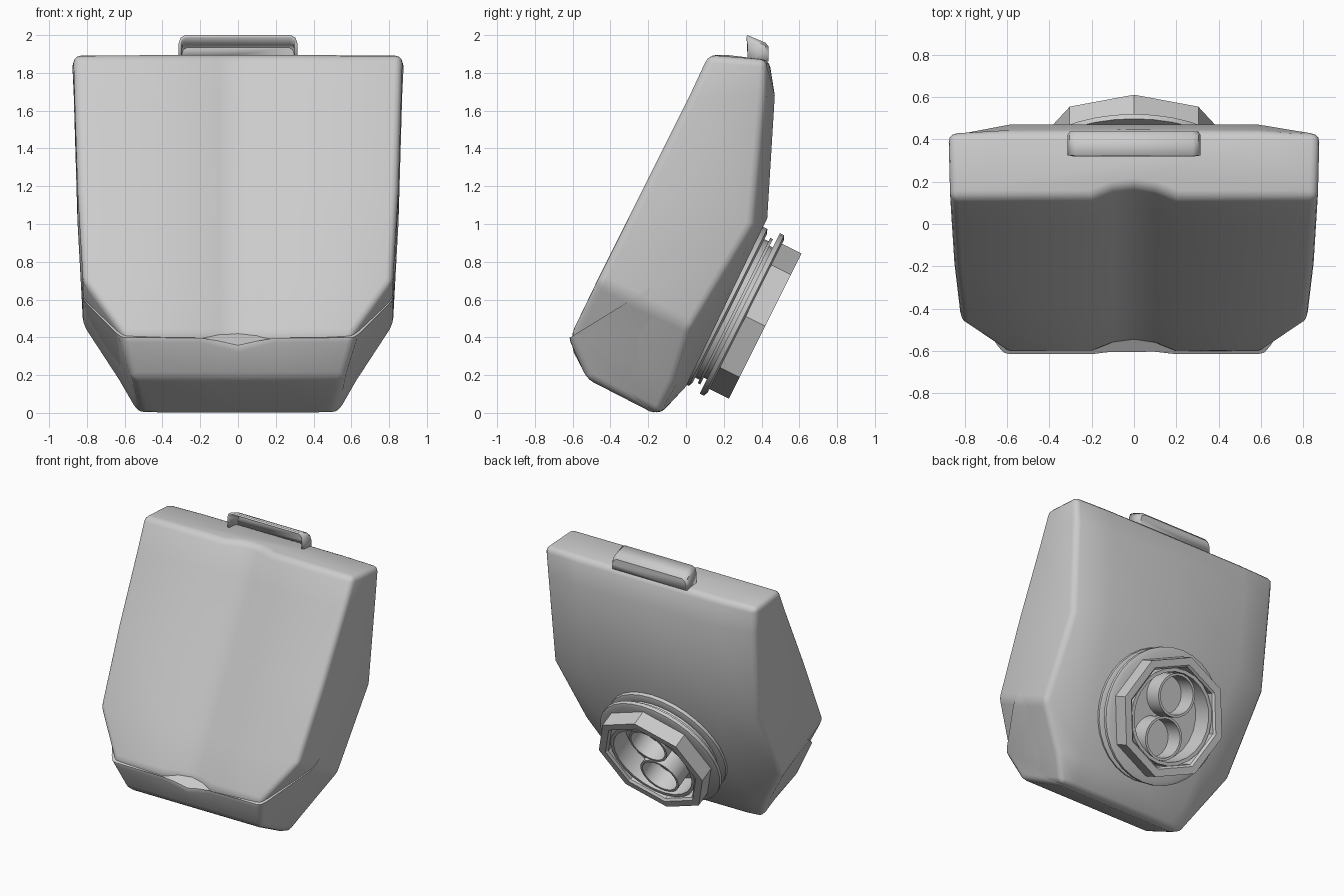
import bpy, bmesh, math
from mathutils import Vector

if "Cube" in bpy.data.objects:
    bpy.data.objects.remove(bpy.data.objects["Cube"])

U = Vector((0, 0.447, 0.894))      # up along the tilted body
V = Vector((0, 0.894, -0.447))     # out of the lower back


def finish(bm, name, angle=30):
    bmesh.ops.recalc_face_normals(bm, faces=bm.faces)
    me = bpy.data.meshes.new(name)
    bm.to_mesh(me)
    bm.free()
    ob = bpy.data.objects.new(name, me)
    bpy.context.collection.objects.link(ob)
    bpy.ops.object.select_all(action='DESELECT')
    ob.select_set(True)
    bpy.context.view_layer.objects.active = ob
    bpy.ops.object.shade_smooth_by_angle(angle=math.radians(angle))
    return ob


def loft(bm, rings):
    rows = [[bm.verts.new(p) for p in r] for r in rings]
    n = len(rows[0])
    for a, b in zip(rows, rows[1:]):
        for i in range(n):
            j = (i + 1) % n
            bm.faces.new((a[i], a[j], b[j], b[i]))
    bm.faces.new(rows[0])
    bm.faces.new(rows[-1])
    bmesh.ops.recalc_face_normals(bm, faces=bm.faces)


def section(front, side, back, dip, g=0.0):
    """Symmetric ring: front (half width, y, z) with centre groove, side and back corners."""
    w, y, z = front
    half = [(0.1, y + dip * 0.75 - g, z), (0.2, y - g, z), (w + g, y - g, z),
            (side[0] - g, side[1] - g, side[2]), (back[0], back[1] - g, back[2])]
    mirrored = [(-x, yy, zz) for x, yy, zz in reversed(half)]
    return [(0, y + dip - g, z)] + half + [(0, back[1] - g, back[2])] + mirrored


def round_edges(bm, width):
    edges = [e for e in bm.edges if e.calc_face_angle(0) > math.radians(28)]
    bmesh.ops.bevel(bm, geom=edges, offset=width, offset_type='OFFSET', segments=3,
                    profile=0.5, affect='EDGES', clamp_overlap=True)


# front corner, side-back corner, back panel edge, groove depth, top to bottom
STATIONS = [
    ((0.87, 0.12, 1.895), (0.88, 0.43, 1.87), (0.59, 0.44, 1.87), 0.055),
    ((0.865, 0.02, 1.68), (0.87, 0.42, 1.68), (0.59, 0.47, 1.68), 0.055),
    ((0.85, -0.22, 1.20), (0.85, 0.36, 1.00), (0.56, 0.43, 1.03), 0.055),
    ((0.82, -0.47, 0.70), (0.82, 0.03, 0.45), (0.50, 0.15, 0.45), 0.055),
    ((0.61, -0.61, 0.41), (0.63, -0.06, 0.16), (0.45, 0.00, 0.14), 0.055),
    ((0.55, -0.51, 0.18), (0.53, -0.14, -0.01), (0.42, -0.14, -0.01), 0.0),
]

# main body
bm = bmesh.new()
loft(bm, [section(*s) for s in STATIONS])
round_edges(bm, 0.04)
finish(bm, "main_body")

# lower cup, standing slightly proud of the body, cut along a sloped lip
bm = bmesh.new()
cup = STATIONS[2:]
loft(bm, [section(f, s, b, d * 0.3, 0.016) for f, s, b, d in cup])
round_edges(bm, 0.04)
bmesh.ops.bisect_plane(bm, geom=bm.verts[:] + bm.edges[:] + bm.faces[:],
                       plane_co=(0, -0.62, 0.395), plane_no=(0, -0.525, 0.85),
                       clear_outer=True)
rim = [e for e in bm.edges if e.is_boundary]
bmesh.ops.edgeloop_fill(bm, edges=rim)
for v in bm.verts:                       # lip dips under the groove
    if abs(v.co.x) < 0.19 and v.co.y < -0.5 and v.co.z > 0.34:
        v.co.z -= 0.05 * (1 - abs(v.co.x) / 0.2)
finish(bm, "lower_cup")


# round fitting on the lower back
CENTRE = Vector((0, 0.205, 0.567))


def lathe(name, profile, segs, x0=0.0, u0=0.0, angle=30):
    """Revolve (radius, distance out of the back) around the fitting axis."""
    bm = bmesh.new()
    rows = []
    for r, d in profile:
        row = []
        for i in range(segs):
            a = 2 * math.pi * i / segs
            p = CENTRE + U * (u0 + r * math.cos(a)) + V * d
            p.x = x0 + r * math.sin(a)
            row.append(bm.verts.new(p))
        rows.append(row)
    for a, b in zip(rows, rows[1:]):
        for i in range(segs):
            j = (i + 1) % segs
            bm.faces.new((a[i], a[j], b[j], b[i]))
    bm.faces.new(rows[-1])
    return finish(bm, name, angle)


lathe("base_washer", [(0.465, -0.03), (0.465, 0.02), (0.44, 0.03), (0.40, 0.03)], 32)
lathe("spacer_ring", [(0.41, 0.02), (0.41, 0.055), (0.43, 0.055), (0.43, 0.07),
                      (0.39, 0.07), (0.39, 0.10), (0.33, 0.10), (0.33, 0.032)], 32)
lathe("nut_flange", [(0.36, 0.09), (0.475, 0.09), (0.475, 0.115), (0.45, 0.125),
                     (0.36, 0.125), (0.345, 0.06)], 32)
lathe("octagonal_nut", [(0.43, 0.11), (0.43, 0.24), (0.375, 0.24), (0.36, 0.225),
                        (0.36, 0.035)], 8, angle=20)
lathe("inner_sleeve", [(0.335, 0.04), (0.335, 0.215), (0.31, 0.215), (0.31, 0.038)], 24)
for label, u in (("upper_tube", 0.155), ("lower_tube", -0.155)):
    lathe(label, [(0.152, 0.03), (0.152, 0.20), (0.135, 0.20), (0.135, 0.042)], 24, 0, u)

# carry handle: hood open to the front
half = [(0.315, 1.86), (0.315, 1.955), (0.305, 1.985), (0.28, 2.0)]
outline = half + [(-x, z) for x, z in reversed(half)]
bm = bmesh.new()
rows = []
for y, drop, s in ((0.325, 0, 1), (0.42, 0.04, 1), (0.437, 0.06, 0.97)):
    rows.append([bm.verts.new((x * s, y, z - drop * (z > 1.9))) for x, z in outline])
for a, b in zip(rows, rows[1:]):
    for i in range(len(outline) - 1):
        bm.faces.new((a[i], a[i + 1], b[i + 1], b[i]))
bm.faces.new(rows[-1])
handle = finish(bm, "carry_handle")
mod = handle.modifiers.new("thickness", 'SOLIDIFY')
mod.thickness = 0.015
mod.offset = -1
